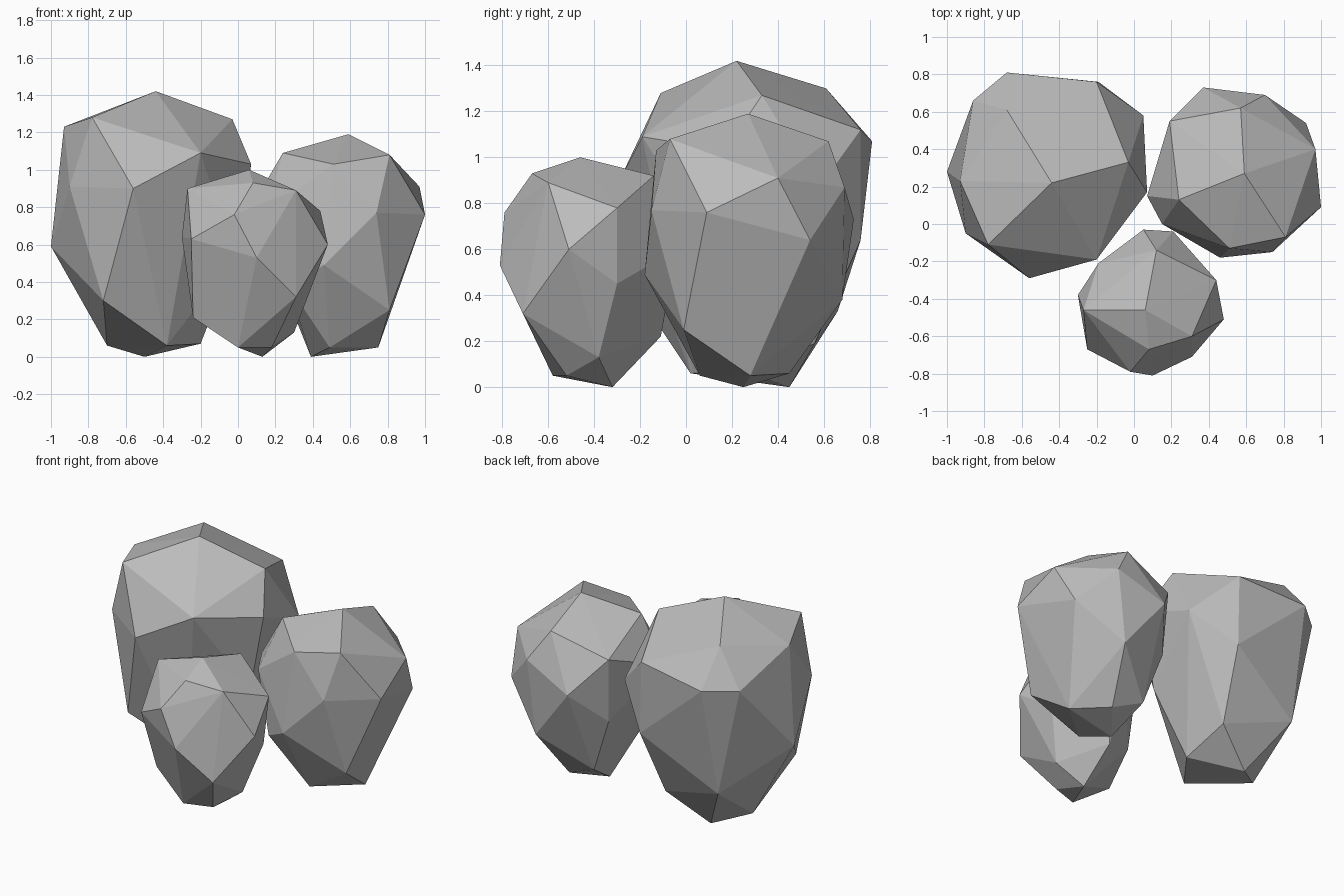
import bpy
import bmesh

# Remove the default cube only
default_cube = bpy.data.objects.get("Cube")
if default_cube:
    bpy.data.objects.remove(default_cube, do_unlink=True)


def make_material(name, colour):
    """Create a plain, flat coloured material."""
    material = bpy.data.materials.new(name)
    material.use_nodes = True
    material.diffuse_color = colour
    shader = material.node_tree.nodes["Principled BSDF"]
    shader.inputs["Base Color"].default_value = colour
    shader.inputs["Roughness"].default_value = .9
    return material


def make_boulder(name, material, crown, shoulder, waist, foot):
    """Wrap a faceted skin around four rough rings of chipped corners."""
    mesh = bpy.data.meshes.new(name)
    builder = bmesh.new()
    for ring in (crown, shoulder, waist, foot):
        for corner in ring:
            builder.verts.new(corner)
    hull = bmesh.ops.convex_hull(builder, input=builder.verts)
    # Drop any corner that ended up inside the skin
    inner = [item for item in hull["geom_interior"]
             if isinstance(item, bmesh.types.BMVert)]
    bmesh.ops.delete(builder, geom=inner, context="VERTS")
    bmesh.ops.recalc_face_normals(builder, faces=builder.faces)
    for face in builder.faces:
        face.smooth = False
    builder.to_mesh(mesh)
    builder.free()
    mesh.materials.append(material)
    boulder = bpy.data.objects.new(name, mesh)
    bpy.context.collection.objects.link(boulder)
    return boulder


stone_grey = make_material("stone_grey", (.5, .5, .5, 1))

# Tall boulder at the back
make_boulder(
    "large_boulder", stone_grey,
    crown=[(-.44, .22, 1.42), (-.68, .61, 1.3), (-.78, -.11, 1.28),
           (-.03, .33, 1.27), (-.93, .23, 1.23)],
    shoulder=[(-.2, .76, 1.12), (-.2, -.19, 1.09), (-.68, .81, 1.07),
              (-.86, .66, 1.06), (.07, .17, 1.03), (-.9, -.05, .91),
              (-.56, -.29, .9), (.05, .58, .87)],
    waist=[(-.19, .76, .64), (-1, .28, .59), (-.02, .16, .53),
           (-.7, .66, .33), (-.72, -.14, .3)],
    foot=[(-.24, .56, .19), (-.2, .26, .07), (-.7, .29, .06),
          (-.38, .02, .06), (-.5, .45, 0)])

# Middle boulder on the model's left
make_boulder(
    "medium_boulder", stone_grey,
    crown=[(.59, .27, 1.19), (.24, .13, 1.09), (.81, -.07, 1.08),
           (.57, .62, 1.07), (.51, -.13, 1.03)],
    shoulder=[(.19, .55, .95), (.97, .4, .91), (.7, .69, .87),
              (.07, .15, .8), (.15, 0, .77), (.74, -.15, .77),
              (1, .09, .76), (.37, .73, .73)],
    waist=[(.92, .54, .64), (.21, .52, .52), (.46, -.18, .49),
           (.27, -.06, .38), (.64, .68, .38), (.81, -.01, .25)],
    foot=[(.34, .49, .15), (.55, .45, .06), (.75, .28, .05),
          (.49, .06, .05), (.39, .25, 0)])

# Low boulder in front
make_boulder(
    "small_boulder", stone_grey,
    crown=[(.06, -.46, 1), (.08, -.67, .93), (.12, -.14, .92),
           (-.27, -.46, .9), (.31, -.6, .89)],
    shoulder=[(.44, -.3, .78), (-.02, -.79, .76), (-.19, -.21, .75),
              (.05, -.03, .65), (-.3, -.38, .64), (-.25, -.67, .63),
              (.21, -.04, .6), (.48, -.51, .6)],
    waist=[(.1, -.81, .53), (.4, -.3, .45), (.31, -.71, .32),
           (-.12, -.2, .3), (.1, -.11, .22), (-.24, -.52, .21)],
    foot=[(.3, -.38, .13), (0, -.58, .05), (.18, -.52, .05),
          (.13, -.32, 0)])
